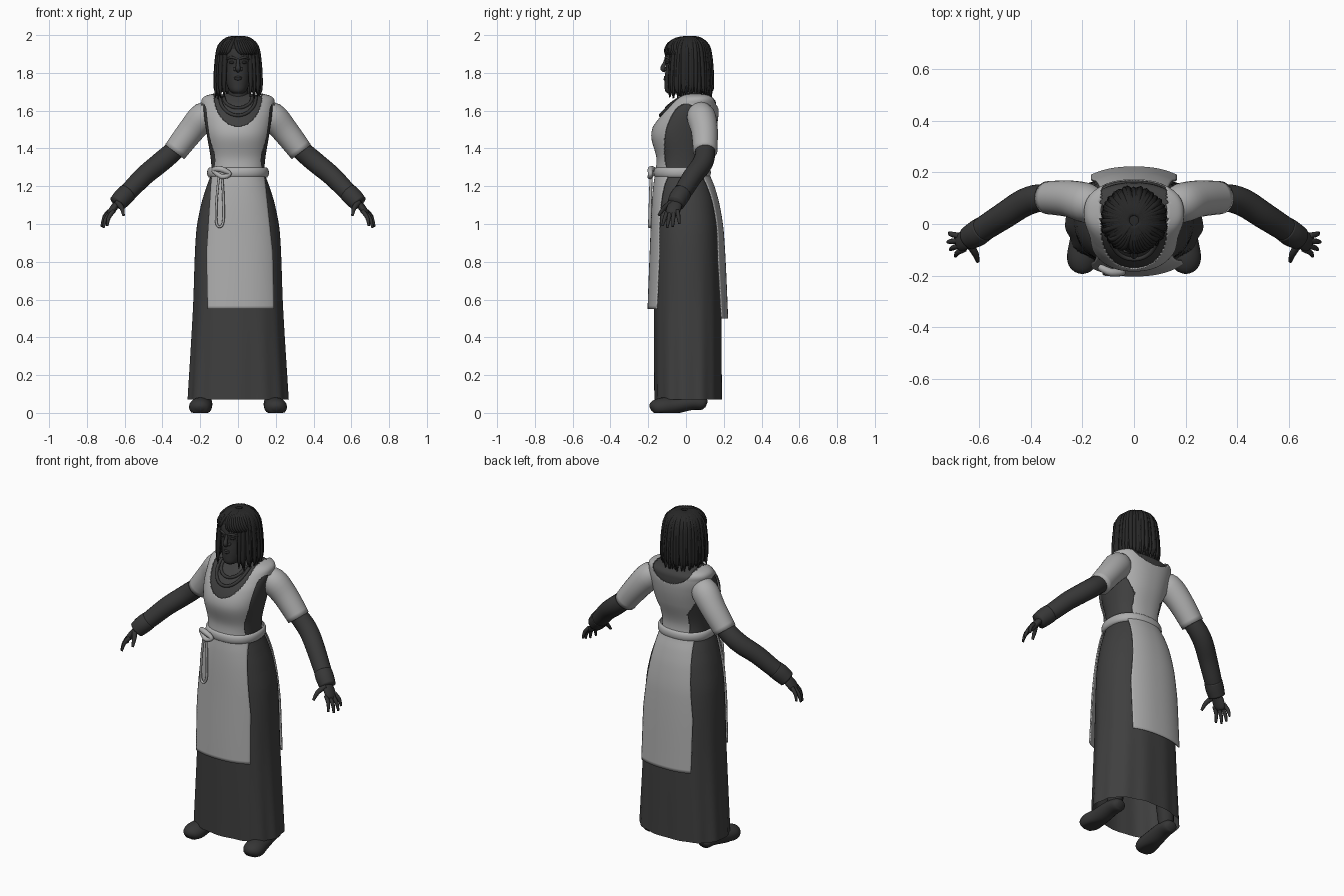
import bpy, bmesh, random
from math import sin, cos, pi, radians
from mathutils import Vector

random.seed(4)
cube = bpy.data.objects.get("Cube")
if cube:
    bpy.data.objects.remove(cube, do_unlink=True)


def material(name, r, g, b):
    m = bpy.data.materials.new(name)
    m.use_nodes = True
    m.diffuse_color = (r, g, b, 1)
    m.node_tree.nodes["Principled BSDF"].inputs["Base Color"].default_value = (r, g, b, 1)
    return m


LINEN = material("pale linen", .42, .42, .42)
DRESS = material("dark dress cloth", .05, .05, .05)
SLEEVE = material("dark sleeve cloth", .038, .038, .038)
SKIN = material("dark skin", .034, .034, .034)
HAIR = material("black hair", .02, .02, .02)
SHOE = material("shoe leather", .036, .036, .036)


def finish(name, bm, mat, thickness=0):
    bmesh.ops.recalc_face_normals(bm, faces=bm.faces)
    mesh = bpy.data.meshes.new(name)
    bm.to_mesh(mesh)
    bm.free()
    mesh.materials.append(mat)
    for p in mesh.polygons:
        p.use_smooth = True
    ob = bpy.data.objects.new(name, mesh)
    bpy.context.collection.objects.link(ob)
    if thickness:
        mod = ob.modifiers.new("thickness", "SOLIDIFY")
        mod.thickness, mod.offset = thickness, 0
    return ob


def loft(bm, rows, closed=True, cap_start=False, cap_end=False):
    grid = [[bm.verts.new(p) for p in row] for row in rows]
    n = len(grid[0])
    for lo, hi in zip(grid, grid[1:]):
        for i in range(n if closed else n - 1):
            j = (i + 1) % n
            bm.faces.new((lo[i], lo[j], hi[j], hi[i]))
    if cap_start:
        bm.faces.new(grid[0])
    if cap_end:
        bm.faces.new(grid[-1])


def spline(pts, steps, loop=False):
    """Smooth curve through points of any dimension."""
    pts = [Vector(p) for p in pts]
    n, out = len(pts), []
    get = (lambda i: pts[i % n]) if loop else (lambda i: pts[max(0, min(n - 1, i))])
    for i in range(n if loop else n - 1):
        a, b, c, d = (get(i + k) for k in (-1, 0, 1, 2))
        for s in range(steps):
            t = s / steps
            out.append(b + (c - a) * (t / 2) + (a * 2 - b * 5 + c * 4 - d) * (t * t / 2)
                       + (b * 3 - a - c * 3 + d) * (t ** 3 / 2))
    return out if loop else out + [pts[-1]]


def tube(bm, stations, side=1, squash=1.0, segs=12, steps=4, loop=False):
    """Round sweep through (x, y, z, radius) stations."""
    path = spline(stations, steps, loop)
    pos = [Vector((p[0] * side, p[1], p[2])) for p in path]
    if loop:
        path, pos = path + path[:1], pos + pos[:1]
    rows, axis = [], None
    for i, p in enumerate(pos):
        d = (pos[min(i + 1, len(pos) - 1)] - pos[max(i - 1, 0)]).normalized()
        if axis is None:
            axis = d.cross(Vector((1, 0, 0) if abs(d.y) > .85 else (0, 1, 0)))
        axis = (axis - d * axis.dot(d)).normalized()
        other = d.cross(axis)
        r = max(path[i][3], .001)
        rows.append([p + axis * (cos(k * 2 * pi / segs) * r * squash)
                     + other * (sin(k * 2 * pi / segs) * r) for k in range(segs)])
    loft(bm, rows, cap_start=not loop, cap_end=not loop)


def table(rows, z):
    """Smoothly interpolated profile row at height z."""
    z = max(rows[0][0], min(rows[-1][0], z))
    i = max(k for k in range(len(rows) - 1) if rows[k][0] <= z)
    def slope(k):
        lo, hi = Vector(rows[max(k - 1, 0)]), Vector(rows[min(k + 1, len(rows) - 1)])
        return (hi - lo) / (hi[0] - lo[0])
    a, b = Vector(rows[i]), Vector(rows[i + 1])
    h = b[0] - a[0]
    t = (z - a[0]) / h
    return (a * (2 * t**3 - 3 * t * t + 1) + slope(i) * (h * (t**3 - 2 * t * t + t))
            + b * (3 * t * t - 2 * t**3) + slope(i + 1) * (h * (t**3 - t * t)))[1:]


def span(a, b, n):
    return [a + (b - a) * i / n for i in range(n + 1)]


# Body profile: height, half width, front y, back y
BODY = [(.07, .265, -.165, .19), (.55, .238, -.168, .187), (.95, .222, -.165, .178),
        (1.1, .196, -.163, .16), (1.2, .166, -.158, .135), (1.27, .142, -.15, .11),
        (1.35, .145, -.145, .105), (1.47, .165, -.172, .14), (1.56, .178, -.142, .158),
        (1.63, .182, -.085, .16), (1.665, .165, -.04, .145), (1.69, .07, .0, .09)]
POWER = 2.3


def ring(z, off=0, segs=160, profile=BODY, power=POWER, folds=0):
    a, yf, yb = table(profile, z)
    pts = []
    for k in range(segs):
        t = k * 2 * pi / segs
        f = 1 + folds * max(0, (.9 - z) / .83) * (cos(13 * t) + .5 * cos(8 * t + 1))
        s, c = sin(t), cos(t)
        x = (a + off) * f * abs(s) ** (2 / power) * (1 if s > 0 else -1)
        y = (yf + yb) / 2 - ((yb - yf) / 2 + off) * f * abs(c) ** (2 / power) * (1 if c > 0 else -1)
        pts.append((x, y, z + (off * min(1, max(0, (z - 1.6) / .06)))))
    return pts


def body_y(x, z, facing, off):
    a, yf, yb = table(BODY, z)
    q = max(0, 1 - abs(x / (a + off)) ** POWER) ** (1 / POWER)
    return (yf + yb) / 2 + facing * ((yb - yf) / 2 + off) * q


# Dress
bm = bmesh.new()
loft(bm, [ring(z, folds=.013) for z in span(.07, 1.6, 70) + span(1.605, 1.69, 22)], cap_end=True)
finish("dress", bm, DRESS)

# Apron bodice with scooped neck and armholes
bm = bmesh.new()
loft(bm, [ring(z, .009) for z in span(1.26, 1.6, 60) + span(1.604, 1.69, 30)])
doomed = []
for f in bm.faces:
    x, y, z = f.calc_center_median()
    depth = .175 if y < .05 else .085
    neck = (x / .128) ** 2 + ((z - 1.69) / depth) ** 2 < 1 or z > 1.694
    armhole = abs(x) > .09 and (y / .115) ** 2 + ((z - 1.4) / .235) ** 2 < 1
    if neck or armhole:
        doomed.append(f)
bmesh.ops.delete(bm, geom=doomed, context="FACES")
finish("apron_bodice", bm, LINEN, .006)

# Apron skirt panels, front and back
for name, facing, bottom, top_w, low_w, shift in (
        ("apron_front_panel", -1, .55, .138, .175, .015),
        ("apron_back_panel", 1, .5, .115, .165, 0)):
    bm = bmesh.new()
    rows = []
    for z in span(bottom, 1.27, 40):
        t = (1.27 - z) / (1.27 - bottom)
        w, off = top_w + (low_w - top_w) * min(1, t * 1.7), .01 + .022 * t
        xs = [shift * t + w * u for u in span(-1, 1, 36)]
        rows.append([(x, body_y(x, z, facing, off), z) for x in xs])
    loft(bm, rows, closed=False)
    finish(name, bm, LINEN, .007)

# Belt, knot and hanging loop
bm = bmesh.new()
belt = [ring(1.272, .008 + .014 * sin(t), segs=72) for t in span(0, pi, 8)]
loft(bm, [[(x, y, 1.272 - .027 * cos(t)) for x, y, _ in row]
          for row, t in zip(belt, span(0, pi, 8))])
finish("belt", bm, LINEN)
bm = bmesh.new()
tube(bm, [(-.13, -.168, 1.285, .013), (-.09, -.187, 1.29, .016), (-.045, -.188, 1.265, .013),
          (-.085, -.19, 1.25, .013)], loop=True)
finish("belt_knot", bm, LINEN)
bm = bmesh.new()
tube(bm, [(-.1, -.185, 1.26, .008), (-.113, -.188, 1.13, .008), (-.115, -.192, 1.01, .008),
          (-.095, -.194, .985, .008), (-.077, -.192, 1.02, .008), (-.078, -.188, 1.15, .008),
          (-.085, -.185, 1.25, .008)], squash=.8)
finish("belt_loop", bm, LINEN)

# Collar rolls lying on the chest
bm = bmesh.new()
for width, low in ((.095, 1.575), (.075, 1.615)):
    pts = []
    for t in span(-pi / 2, pi / 2, 10):
        x, z = width * sin(t), 1.672 - (1.672 - low) * cos(t)
        pts.append((x, body_y(x, z, -1, .003), z, .009))
    tube(bm, pts, segs=8)
finish("collar_rolls", bm, SLEEVE)

# Arms, hands, legs and shoes
FINGERS = [((.68, -.045, 1.07), (.716, -.035, 1.0)), ((.678, -.065, 1.065), (.722, -.07, .985)),
           ((.67, -.083, 1.065), (.712, -.1, .98)), ((.658, -.098, 1.07), (.692, -.125, .99))]
for side, label in ((1, "left"), (-1, "right")):
    bm = bmesh.new()
    tube(bm, [(.12, .065, 1.59, .05), (.18, .08, 1.57, .076), (.25, .098, 1.492, .071),
              (.335, .102, 1.382, .064)], side, segs=24)
    finish(label + "_short_sleeve", bm, LINEN)
    bm = bmesh.new()
    tube(bm, [(.29, .1, 1.43, .05), (.37, .1, 1.36, .054), (.43, .08, 1.31, .054),
              (.5, .035, 1.252, .052), (.57, -.01, 1.18, .049), (.615, -.04, 1.135, .046)],
         side, segs=20)
    finish(label + "_undersleeve", bm, SLEEVE)
    bm = bmesh.new()
    tube(bm, [(.585, -.02, 1.165, .05), (.61, -.037, 1.14, .051), (.64, -.054, 1.108, .046)],
         side, segs=20)
    finish(label + "_cuff", bm, SLEEVE)
    bm = bmesh.new()
    tube(bm, [(.62, -.045, 1.125, .03), (.65, -.06, 1.095, .038), (.675, -.072, 1.06, .036),
              (.682, -.078, 1.045, .02)], side, squash=.5)
    for base, tip in FINGERS:
        mid = (Vector(base) + Vector(tip)) / 2 + Vector((.009, 0, .004))
        tube(bm, [(*base, .0115), (*mid, .0105), (*tip, .006)], side, segs=8)
    tube(bm, [(.64, -.075, 1.115, .016), (.615, -.115, 1.085, .013), (.606, -.145, 1.045, .007)],
         side, segs=8)
    finish(label + "_hand", bm, SKIN)
    bm = bmesh.new()
    tube(bm, [(.185, .055, .05, .042), (.165, .05, .3, .055), (.1, .01, .9, .08)], side)
    finish(label + "_leg", bm, SKIN)
    bm = bmesh.new()
    tube(bm, [(.183, .108, .045, .022), (.184, .09, .05, .042), (.187, .03, .055, .05),
              (.192, -.06, .04, .056), (.2, -.13, .032, .06), (.203, -.172, .028, .045),
              (.204, -.188, .022, .015)], side, squash=.8, segs=20)
    for v in bm.verts:
        v.co.z = max(0, v.co.z)
    finish(label + "_shoe", bm, SHOE)

# Neck and head
bm = bmesh.new()
tube(bm, [(0, .045, 1.6, .07), (0, .03, 1.68, .054), (0, .01, 1.77, .052)], segs=24)
finish("neck", bm, SKIN)
HEAD = [(1.69, .025, -.095, -.02), (1.702, .042, -.11, .0), (1.74, .06, -.113, .05),
        (1.79, .07, -.111, .08), (1.84, .078, -.107, .1), (1.88, .082, -.112, .11),
        (1.93, .08, -.1, .1), (1.965, .06, -.065, .07), (1.985, .02, -.02, .03)]
bm = bmesh.new()
loft(bm, [ring(z, segs=48, profile=HEAD, power=2.1) for z in span(1.69, 1.985, 32)],
     cap_start=True, cap_end=True)
tube(bm, [(0, -.104, 1.875, .008), (0, -.116, 1.845, .01), (0, -.122, 1.823, .014),
          (0, -.108, 1.81, .01)], segs=12)
for s in (1, -1):
    tube(bm, [(.01, -.108, 1.875, .006), (.035, -.104, 1.882, .007), (.06, -.085, 1.872, .004)], s)
    tube(bm, [(.006, -.11, 1.815, .006), (.016, -.107, 1.818, .008), (.02, -.1, 1.825, .005)], s)
for z, r in ((1.778, .006), (1.767, .007)):
    tube(bm, [(-.026, -.103, 1.773, .002), (0, -.112, z, r), (.026, -.103, 1.773, .002)])
finish("head", bm, SKIN)
bm = bmesh.new()
for s in (1, -1):
    tube(bm, [(.018, -.1, 1.855, .003), (.032, -.1, 1.856, .008), (.047, -.09, 1.855, .003)], s)
finish("eyes", bm, HAIR)

# Hair: inner cap, hanging locks and swept fringe
CAP = [(1.7, .112, -.08, .125), (1.8, .114, -.09, .122), (1.88, .112, -.1, .115),
       (1.94, .1, -.1, .1), (1.975, .07, -.07, .075), (1.99, .02, -.02, .03)]
bm = bmesh.new()
loft(bm, [ring(z, segs=64, profile=CAP, power=2) for z in span(1.7, 1.99, 32)], cap_end=True)
face_gap = [f for f in bm.faces if f.calc_center_median().z < 1.925
            and f.calc_center_median().y < -.035]
bmesh.ops.delete(bm, geom=face_gap, context="FACES")
finish("hair_cap", bm, HAIR)
bm = bmesh.new()
LEVELS = [(1.988, .15), (1.978, .48), (1.94, .8), (1.87, .92), (1.78, .98), (1.72, 1)]
for i in range(64):
    ang = radians(38 + 284 * i / 63)
    spread, twist = random.uniform(.95, 1.03), random.uniform(-.07, .07)
    end = random.uniform(1.655, 1.7)
    pts = []
    for k, (z, f) in enumerate(LEVELS + [(end, random.uniform(.93, 1.02))]):
        t = ang + twist * k / 5
        pts.append((.121 * f * spread * sin(t), .014 - .125 * f * spread * cos(t), z,
                    (.008, .011, .013, .013, .012, .009, .002)[k]))
    tube(bm, pts, segs=6, steps=3)
for i in range(14):
    ang = radians(-44 + 88 * i / 13)
    sweep = .35 if ang > -.25 else -.3
    pts = []
    for k, (z, f) in enumerate([(1.988, .15), (1.976, .5), (1.95, .8), (1.918, .93), (1.895, .97)]):
        t = ang + sweep * (k / 4) ** 2
        pts.append((.119 * f * sin(t), .014 - .13 * f * cos(t), z, (.007, .011, .012, .01, .002)[k]))
    tube(bm, pts, segs=6, steps=3)
finish("hair_locks", bm, HAIR)
